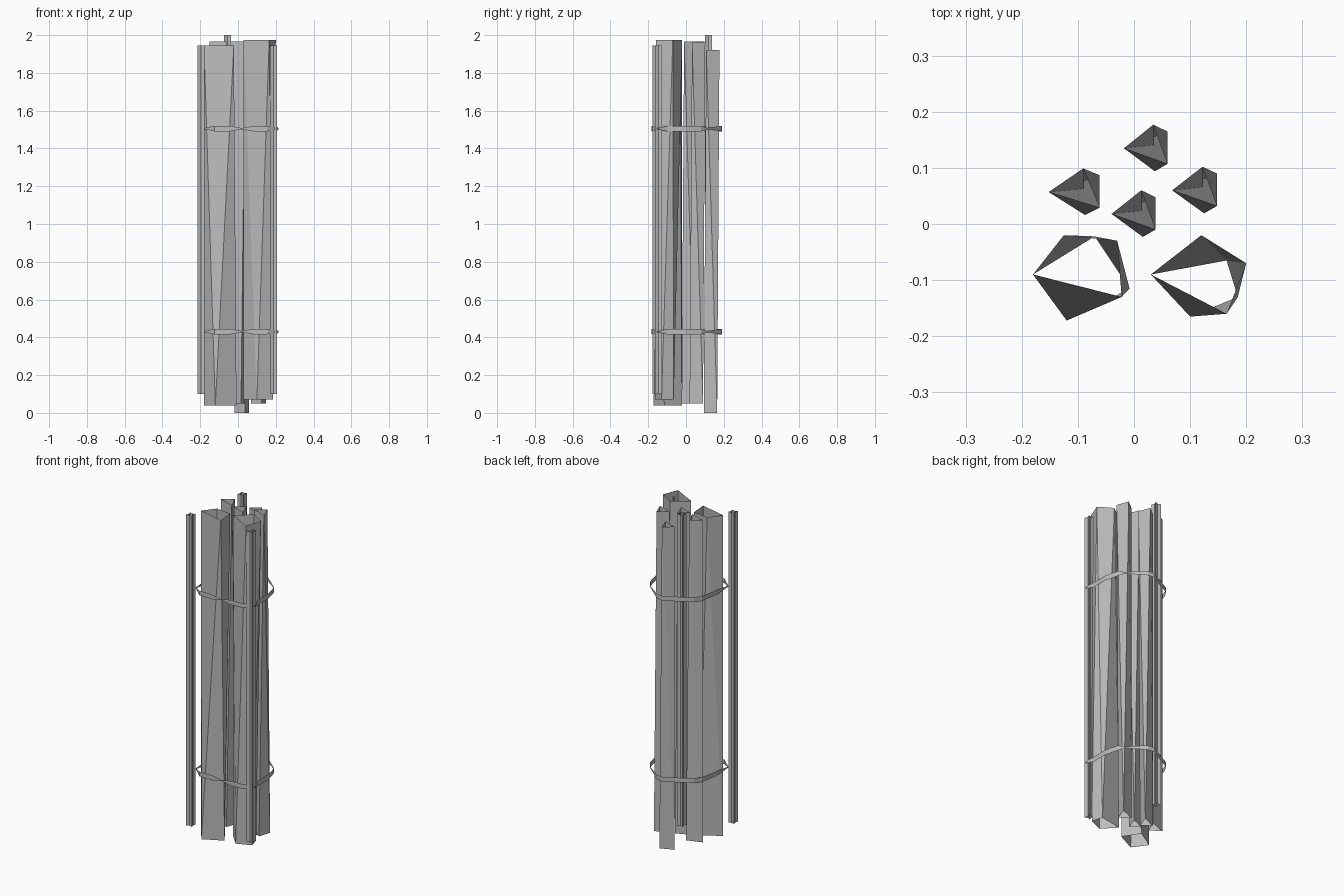
import bpy
import bmesh
import math

cube = bpy.data.objects.get("Cube")
if cube:
    bpy.data.objects.remove(cube, do_unlink=True)

GREY = (0.5, 0.5, 0.5, 1.0)
grey = bpy.data.materials.new("metal_grey")
grey.use_nodes = True
grey.diffuse_color = GREY
bsdf = next(n for n in grey.node_tree.nodes if n.type == 'BSDF_PRINCIPLED')
bsdf.inputs["Base Color"].default_value = GREY


def finish(name, bm):
    mesh = bpy.data.meshes.new(name)
    bm.to_mesh(mesh)
    bm.free()
    mesh.materials.append(grey)
    obj = bpy.data.objects.new(name, mesh)
    bpy.context.collection.objects.link(obj)
    return obj


def twisted_tube(name, top, bottom, z0, z1, folded=False):
    """Open tube of triangles between two rings that share their first corner."""
    bm = bmesh.new()
    t = [bm.verts.new((x, y, z1)) for x, y in top]
    b = [bm.verts.new((x, y, z0)) for x, y in bottom]
    n = len(t)
    for i in range(n):
        j = (i + 1) % n
        bm.faces.new((t[i], b[j], t[j]))
        bm.faces.new((b[i], b[j], t[i]))
    if folded:
        # Inner walls that cross each other
        bm.faces.new((t[0], t[1], b[2]))
        bm.faces.new((t[0], b[1], t[2]))
    finish(name, bm)


def wall_ring(bm, points, heights, z):
    """Closed upright ribbon with a half height at each point."""
    low = [bm.verts.new((x, y, z - h)) for (x, y), h in zip(points, heights)]
    high = [bm.verts.new((x, y, z + h)) for (x, y), h in zip(points, heights)]
    for i in range(len(points)):
        j = (i + 1) % len(points)
        bm.faces.new((low[i], low[j], high[j], high[i]))


# Two wide tubes at the front
twisted_tube("wide_tube_right",
             [(-0.18, -0.09), (-0.022, -0.13), (-0.03, -0.03), (-0.125, -0.02)],
             [(-0.18, -0.09), (-0.12, -0.172), (-0.008, -0.115), (-0.07, -0.022)],
             0.04, 1.945)
twisted_tube("wide_tube_left",
             [(0.03, -0.09), (0.165, -0.16), (0.20, -0.07), (0.12, -0.02)],
             [(0.03, -0.09), (0.10, -0.165), (0.185, -0.13), (0.165, -0.065)],
             0.07, 1.975)

# Four narrow tubes: apex position, width scale, bottom, top
narrow = [
    ("narrow_tube_back", -0.018, 0.135, 0.92, 0.0, 1.92),
    ("narrow_tube_right", -0.152, 0.057, 1.08, 0.05, 1.965),
    ("narrow_tube_middle", -0.04, 0.018, 0.93, 0.05, 1.965),
    ("narrow_tube_left", 0.068, 0.06, 0.95, 0.05, 1.96),
]
for name, x, y, s, z0, z1 in narrow:
    def place(pts):
        return [(x + px * s, y + py) for px, py in pts]
    twisted_tube(name,
                 place([(0, 0), (0.084, -0.028), (0.057, 0.042)]),
                 place([(0, 0), (0.06, -0.041), (0.084, 0.03)]),
                 z0, z1, folded=True)

# Thin star-section rods
rods = [
    ("rod_front_right", -0.197, -0.16, 0.1, 1.945),
    ("rod_front_left", 0.188, -0.145, 0.1, 1.945),
    ("rod_back", -0.055, 0.118, 0.15, 2.0),
]
for name, x, y, z0, z1 in rods:
    bm = bmesh.new()
    star = []
    for i in range(8):
        a = math.radians(45 * i)
        r = 0.026 if i % 2 else 0.012
        star.append((x + r * math.cos(a), y + r * math.sin(a)))
    wall_ring(bm, star, [(z1 - z0) / 2] * 8, (z0 + z1) / 2)
    finish(name, bm)

# Two straps, pinched at some of their corners
strap = [
    (-0.18, -0.14, 0.003), (-0.125, -0.182, 0.014), (-0.04, -0.183, 0.014),
    (0.02, -0.183, 0.003), (0.08, -0.183, 0.014), (0.155, -0.18, 0.014),
    (0.215, -0.145, 0.003), (0.2, -0.1, 0.015), (0.2, 0.0, 0.015),
    (0.18, 0.08, 0.015), (0.155, 0.11, 0.004), (0.06, 0.186, 0.014),
    (0.02, 0.19, 0.014), (-0.13, 0.11, 0.014), (-0.155, 0.07, 0.014),
    (-0.175, -0.03, 0.014),
]
for name, z in (("lower_strap", 0.43), ("upper_strap", 1.505)):
    bm = bmesh.new()
    wall_ring(bm, [p[:2] for p in strap], [p[2] for p in strap], z)
    finish(name, bm)
